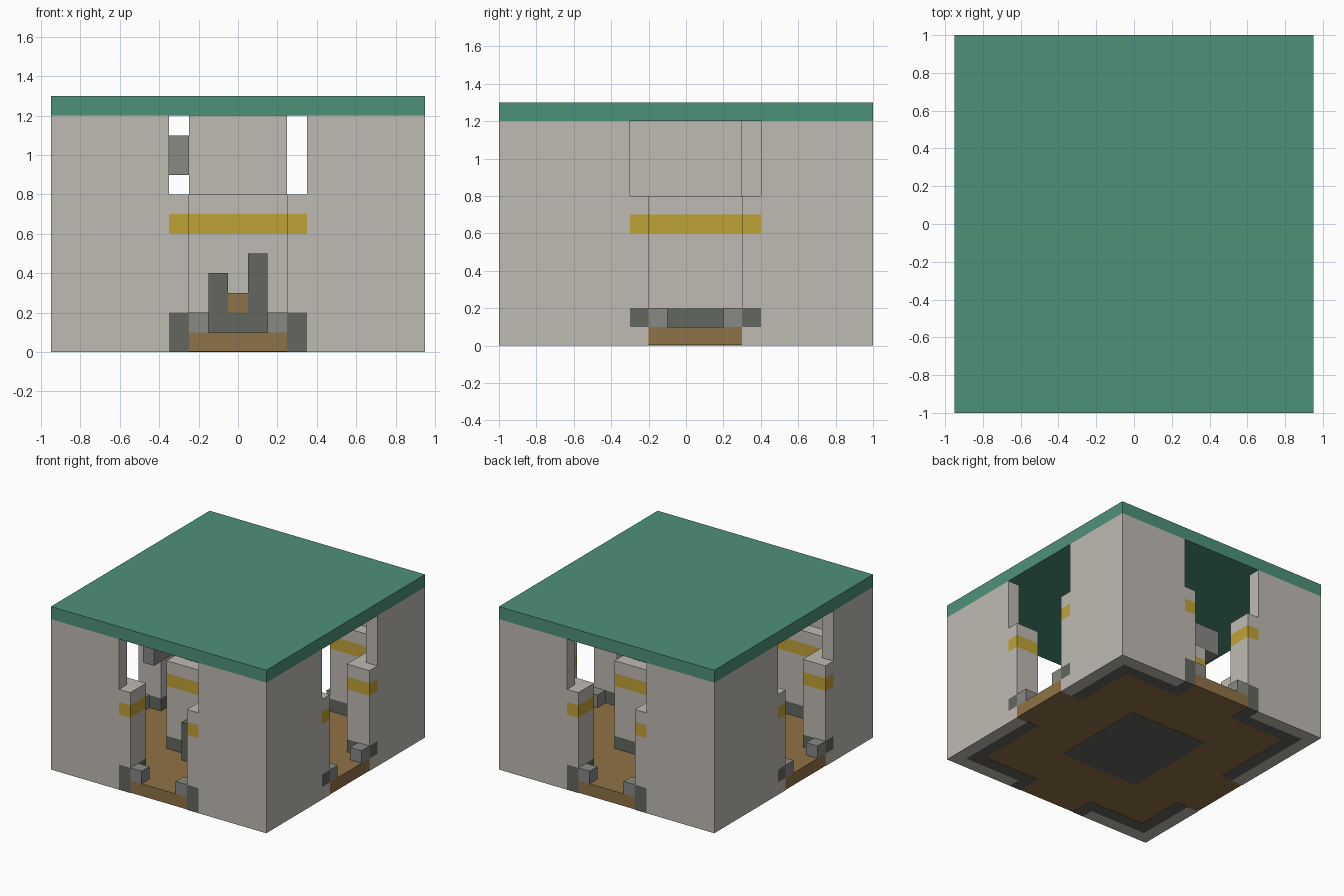
import bpy, bmesh

cube = bpy.data.objects.get("Cube")
if cube:
    bpy.data.objects.remove(cube, do_unlink=True)


def material(name, rgb):
    m = bpy.data.materials.new(name)
    m.use_nodes = True
    m.diffuse_color = (*rgb, 1)
    m.node_tree.nodes["Principled BSDF"].inputs["Base Color"].default_value = (*rgb, 1)
    return m


MATS = {
    "stone": material("pale_stone", (0.52, 0.49, 0.45)),
    "green": material("roof_green", (0.076, 0.283, 0.191)),
    "yellow": material("mustard_stripe", (0.52, 0.366, 0.037)),
    "slate": material("dark_slate", (0.127, 0.133, 0.117)),
    "grey": material("mid_grey", (0.246, 0.246, 0.235)),
    "brown": material("floor_brown", (0.275, 0.171, 0.063)),
}
NAMES = list(MATS)


class Part:
    """A named object made of coloured boxes."""

    def __init__(self, name):
        self.name, self.bm = name, bmesh.new()

    def box(self, colour, x, y, z):
        verts = bmesh.ops.create_cube(self.bm, size=1)["verts"]
        for v in verts:
            for i, (lo, hi) in enumerate((x, y, z)):
                v.co[i] = max(lo, hi) if v.co[i] > 0 else min(lo, hi)
        for f in {f for v in verts for f in v.link_faces}:
            f.material_index = NAMES.index(colour)

    def layers(self, bands, x, y):
        for colour, lo, hi in bands:
            self.box(colour, x, y, (lo, hi))

    def finish(self):
        mesh = bpy.data.meshes.new(self.name)
        self.bm.to_mesh(mesh)
        self.bm.free()
        for m in MATS.values():
            mesh.materials.append(m)
        bpy.context.collection.objects.link(bpy.data.objects.new(self.name, mesh))


HX, HY, T = 0.95, 1.0, 0.1
WALL_TOP, LEDGE = 1.2, 0.8
UPPER = [("stone", 0.2, 0.6), ("yellow", 0.6, 0.7), ("stone", 0.7, LEDGE)]
LINING = [("slate", 0, 0.2)] + UPPER
SIDE_JAMB = [("stone", 0, T), ("slate", T, 0.2)] + UPPER

# Each side: name, wall axis, outward sign, doorway centre
SIDES = [("front", "x", -1, 0), ("back", "x", 1, 0),
         ("left", "y", 1, 0.05), ("right", "y", -1, -0.15)]

for name, axis, sign, centre in SIDES:
    along_x = axis == "x"
    outer = HY if along_x else HX

    def span(u, d):
        """Wall run u and depth range d as x and y ranges."""
        depth = tuple(sign * (outer - k) for k in d)
        return (u, depth) if along_x else (depth, u)

    wall, jambs = Part(name + "_wall"), Part(name + "_lining")
    feet, sill = Part(name + "_foot_blocks"), Part(name + "_sill")
    for s in (-1, 1):
        narrow, wide = centre + s * 0.25, centre + s * 0.35
        wall_end = s * (HX if along_x else HY - T)
        lining_end = s * (HX - T if along_x else HY - 2 * T)
        wall.box("stone", *span((wide, wall_end), (0, T)), (0, WALL_TOP))
        jambs.layers(LINING if along_x else SIDE_JAMB, *span((narrow, wide), (0, T)))
        jambs.layers(LINING, *span((narrow, lining_end), (T, 2 * T)))
        feet.box("grey", *span((narrow, narrow - s * T), (0, T)), (T, 0.2))
    sill.box("brown", *span((centre - 0.25, centre + 0.25), (0, 2 * T)), (0.003, T))
    for part in (wall, jambs, feet, sill):
        part.finish()

# Floor
floor = Part("floor")
floor.box("brown", (-0.75, 0.75), (-0.8, 0.8), (0.003, T))
floor.finish()

# Stepped central core
core = Part("central_core")
core.layers(LINING, (-0.35, 0.35), (-0.4, 0.4))
core.box("stone", (-0.25, 0.25), (-0.3, 0.3), (LEDGE, WALL_TOP))
core.finish()

# Slate posts and small shelf on the front of the core
posts = Part("core_front_posts")
posts.box("slate", (-0.15, -0.05), (-0.5, -0.4), (T, 0.4))
posts.box("slate", (0.05, 0.15), (-0.5, -0.4), (T, 0.5))
posts.box("slate", (-0.05, 0.05), (-0.5, -0.4), (T, 0.2))
posts.box("brown", (-0.05, 0.05), (-0.5, -0.4), (0.2, 0.3))
posts.finish()

# Grey beam beside the upper core
beam = Part("side_beam")
beam.box("grey", (-0.35, -0.25), (-0.7, 0.25), (0.9, 1.1))
beam.box("grey", (-0.6, -0.35), (0.05, 0.25), (0.9, 1.1))
beam.finish()

# Flat roof
roof = Part("roof")
roof.box("green", (-HX, HX), (-HY, HY), (WALL_TOP, 1.3))
roof.finish()
